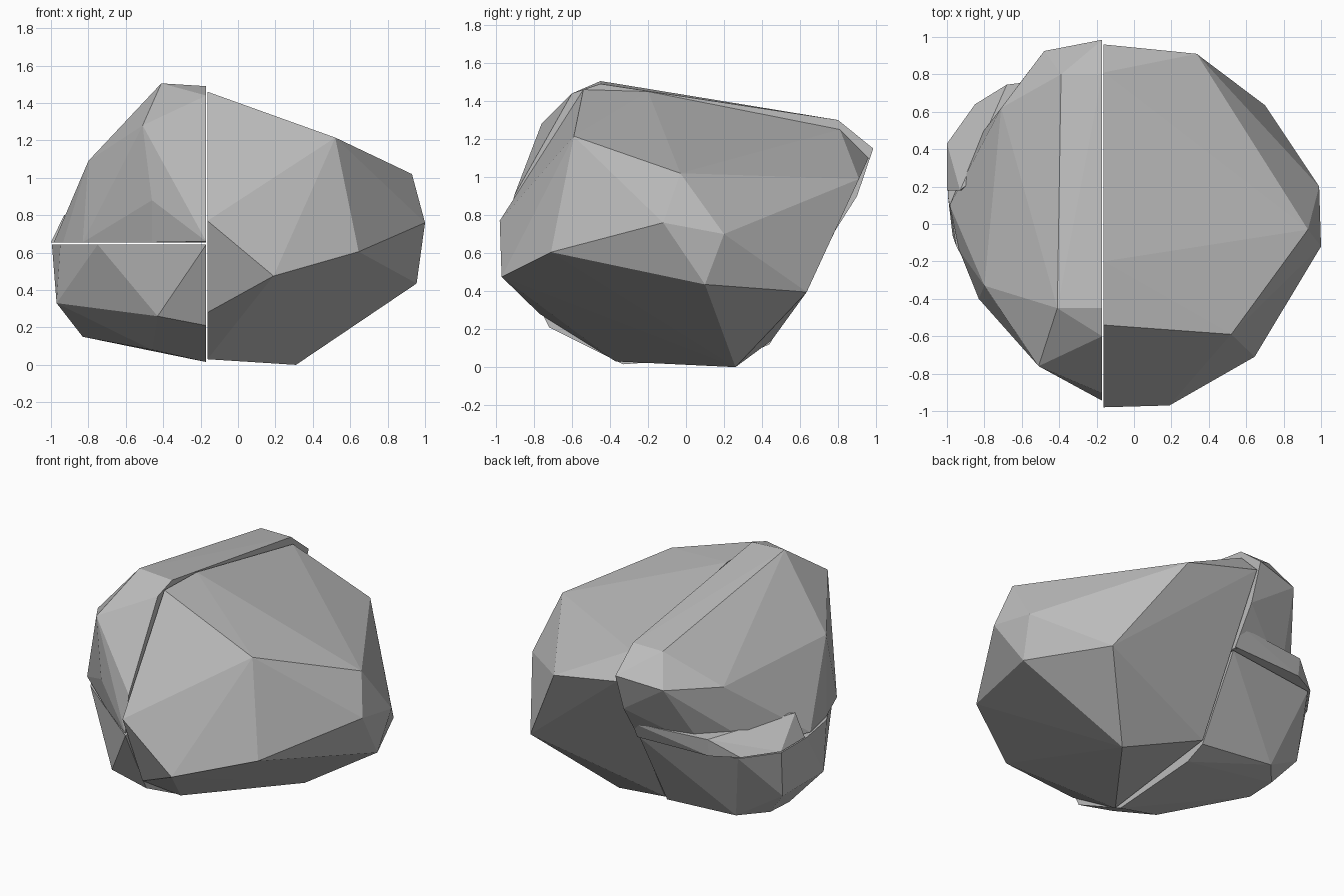
import bpy
import bmesh

cube = bpy.data.objects.get("Cube")
if cube:
    bpy.data.objects.remove(cube, do_unlink=True)

# Single stone colour
stone = bpy.data.materials.new("stone_grey")
stone.use_nodes = True
grey = (0.51, 0.51, 0.51, 1)
stone.diffuse_color = grey
shader = next(n for n in stone.node_tree.nodes if n.type == "BSDF_PRINCIPLED")
shader.inputs["Base Color"].default_value = grey
shader.inputs["Roughness"].default_value = 0.9


def split_face(x, outline):
    """Place a (y, z) outline on the flat vertical split at x."""
    return [(x, y, z) for y, z in outline]


def level_face(z, outline):
    """Place an (x, y) outline on the flat horizontal split at z."""
    return [(x, y, z) for x, y in outline]


def rock_piece(name, corners):
    """Wrap the corner points in a faceted convex stone."""
    bm = bmesh.new()
    for corner in corners:
        bm.verts.new(corner)
    result = bmesh.ops.convex_hull(bm, input=bm.verts[:])
    spare = {g for g in result["geom_interior"] + result["geom_unused"]
             if isinstance(g, bmesh.types.BMVert)}
    bmesh.ops.delete(bm, geom=list(spare), context="VERTS")
    bmesh.ops.dissolve_limit(bm, angle_limit=0.01, verts=bm.verts[:], edges=bm.edges[:])
    bmesh.ops.recalc_face_normals(bm, faces=bm.faces[:])
    mesh = bpy.data.meshes.new(name)
    bm.to_mesh(mesh)
    bm.free()
    mesh.materials.append(stone)
    piece = bpy.data.objects.new(name, mesh)
    bpy.context.collection.objects.link(piece)
    return piece


# Large half of the boulder
main_split = split_face(-0.163, [
    (-0.54, 1.46), (-0.2, 1.45), (0.81, 1.25), (0.96, 1.1), (0.45, 0.14),
    (-0.37, 0.03), (-0.77, 0.28), (-0.98, 0.77)])
main_outer = [
    (0.52, -0.59, 1.215), (0.93, -0.03, 1.02), (0.99, 0.2, 0.7),
    (1.0, -0.12, 0.76), (0.645, -0.71, 0.605), (0.19, -0.97, 0.475),
    (0.955, 0.1, 0.435), (0.7, 0.635, 0.395), (0.335, 0.91, 0.99),
    (0.31, 0.26, 0)]
rock_piece("main_boulder", main_split + main_outer)

# Upper broken chunk
upper_split = split_face(-0.17, [
    (-0.45, 1.49), (-0.6, 1.44), (-0.905, 0.9), (-0.945, 0.66),
    (0.8, 1.3), (0.985, 1.15), (0.9, 0.9), (0.745, 0.655)])
upper_base = level_face(0.655, [
    (-0.46, -0.72), (-0.83, -0.4), (-0.935, -0.14), (-0.985, 0.1),
    (-0.84, 0.45), (-0.6, 0.66)])
upper_outer = [
    (-0.41, -0.45, 1.505), (-0.51, -0.76, 1.28), (-0.46, -0.78, 0.88),
    (-0.8, -0.33, 1.09), (-0.39, 0.8, 1.3), (-0.48, 0.925, 1.11),
    (-0.71, 0.62, 1.08)]
rock_piece("upper_chunk", upper_split + upper_base + upper_outer)

# Lower broken chunk
lower_split = split_face(-0.17, [
    (-0.94, 0.643), (-0.72, 0.21), (-0.33, 0.015), (0.3, 0.06),
    (0.44, 0.12), (0.73, 0.643)])
lower_top = level_face(0.643, [
    (-0.75, -0.48), (-0.95, -0.12), (-0.995, 0.15), (-0.995, 0.42), (-0.83, 0.64)])
lower_outer = [
    (-0.43, -0.71, 0.26), (-0.97, -0.06, 0.33), (-0.97, 0.37, 0.33),
    (-0.83, 0.3, 0.16), (-0.83, 0.1, 0.15), (-0.69, 0.46, 0.16),
    (-0.46, -0.34, 0.08)]
rock_piece("lower_chunk", lower_split + lower_top + lower_outer)

# Low ledge wrapping the back of the upper chunk
ledge_base = level_face(0.655, [
    (-0.17, 0.755), (-0.68, 0.73), (-0.85, 0.64), (-1.0, 0.43),
    (-1.0, 0.18), (-0.9, 0.18)])
ledge_top = [(-0.17, 0.81, 0.77), (-0.68, 0.745, 0.77), (-0.93, 0.18, 0.8)]
rock_piece("back_ledge", ledge_base + ledge_top)
